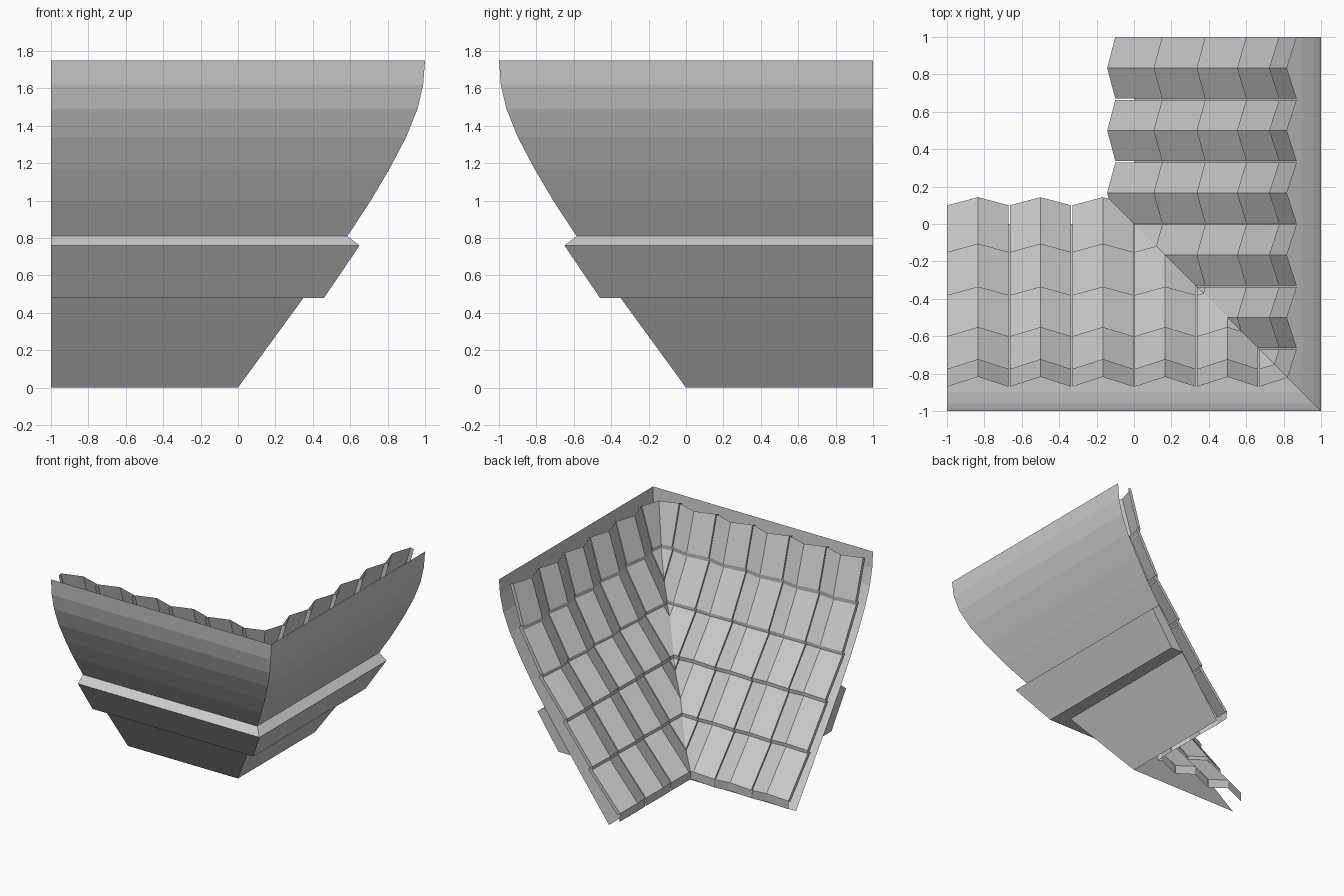
import bpy
import bmesh
from mathutils import Vector

cube = bpy.data.objects.get("Cube")
if cube:
    bpy.data.objects.remove(cube, do_unlink=True)

grey = bpy.data.materials.new("plain_grey")
GREY = (0.6, 0.6, 0.6, 1)
grey.diffuse_color = GREY
grey.use_nodes = True
bsdf = grey.node_tree.nodes["Principled BSDF"]
bsdf.inputs["Base Color"].default_value = GREY
bsdf.inputs["Roughness"].default_value = 0.8

TOP = 1.75


def point(x, d, z):
    """Place a profile point: d is the distance outward from the centre."""
    return Vector((x, -d, min(z, TOP)))


def face(bm, points):
    bm.faces.new([bm.verts.new(p) for p in points])


def strip(bm, profile):
    """Run an open profile along the whole front wing."""
    for a, b in zip(profile, profile[1:]):
        face(bm, [point(-1, *a), point(1, *a), point(1, *b), point(-1, *b)])


def finish(name, bm):
    """Mitre the front wing on the diagonal and reflect it into the side wing."""
    bmesh.ops.remove_doubles(bm, verts=bm.verts, dist=0.0005)
    bmesh.ops.bisect_plane(bm, geom=bm.verts[:] + bm.edges[:] + bm.faces[:],
                           plane_co=(0, 0, 0), plane_no=(1, 1, 0),
                           clear_outer=True)
    copy = bmesh.ops.duplicate(bm, geom=bm.verts[:] + bm.edges[:] + bm.faces[:])["geom"]
    for v in [g for g in copy if isinstance(g, bmesh.types.BMVert)]:
        v.co.x, v.co.y = -v.co.y, -v.co.x
    bmesh.ops.reverse_faces(bm, faces=[g for g in copy if isinstance(g, bmesh.types.BMFace)])
    bmesh.ops.remove_doubles(bm, verts=bm.verts, dist=0.0005)
    mesh = bpy.data.meshes.new(name)
    bm.to_mesh(mesh)
    bm.free()
    mesh.materials.append(grey)
    obj = bpy.data.objects.new(name, mesh)
    bpy.context.collection.objects.link(obj)
    return obj


# Flared outer shell
bm = bmesh.new()
strip(bm, [(0, 0), (0.35, 0.48), (0.585, 0.81), (0.71, 1.0), (0.81, 1.17),
           (0.9, 1.34), (0.96, 1.49), (0.99, 1.62), (1, TOP)])
finish("eave_shell", bm)

# Projecting cornice band with end caps
bm = bmesh.new()
band = [(0.35, 0.48), (0.46, 0.48), (0.65, 0.76), (0.585, 0.81)]
strip(bm, band)
face(bm, [point(-1, *p) for p in reversed(band)])
finish("cornice_band", bm)

# Overlapping ridged tiles lining the inside
ROWS = [(0.87, TOP), (0.775, 1.43), (0.6, 1.08), (0.38, 0.77), (0.15, 0.44), (-0.1, 0.12)]
COLUMNS = 6
WIDTH = 2 / COLUMNS
GAP = 0.004
RIDGE = 0.055
FLANGE = 0.03
bm = bmesh.new()
for row, (upper, lower) in enumerate(zip(ROWS, ROWS[1:])):
    hi, lo = Vector(upper), Vector(lower)
    slope = (lo - hi).normalized()
    normal = Vector((slope.y, -slope.x))
    if row:
        hi -= normal * 0.02
    drop = 0.07 if row == len(ROWS) - 2 else 0.05
    for col in range(COLUMNS):
        x0 = -1 + col * WIDTH
        left = x0 + (GAP if col else 0)
        right = x0 + WIDTH - GAP
        # Cross-section: side flange, valley, ridge, valley, side flange
        section = [(left, -FLANGE), (left, 0), (x0 + WIDTH / 2, RIDGE),
                   (right, 0), (right, -FLANGE)]
        for (xa, ha), (xb, hb) in zip(section, section[1:]):
            face(bm, [point(xa, *(hi + normal * ha)), point(xb, *(hi + normal * hb)),
                      point(xb, *(lo + normal * hb)), point(xa, *(lo + normal * ha))])
        # Lip hanging from the lower edge
        for (xa, ha), (xb, hb) in zip(section[1:], section[2:4]):
            a, b = lo + normal * ha, lo + normal * hb
            down = Vector((0.005, -drop))
            face(bm, [point(xa, *a), point(xb, *b),
                      point(xb, *(b + down)), point(xa, *(a + down))])
finish("roof_tiles", bm)
